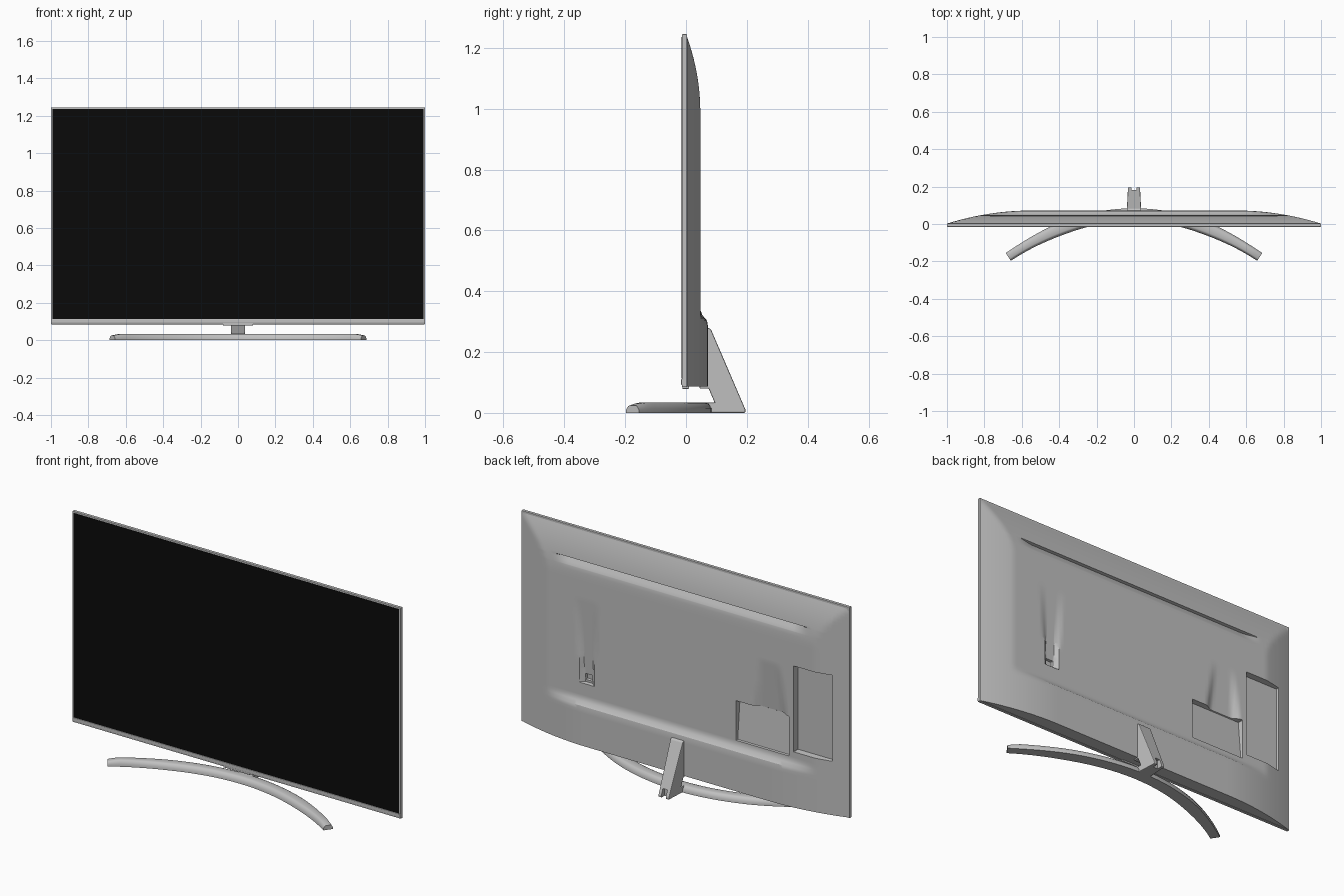
import bpy, bmesh, math

if "Cube" in bpy.data.objects:
    bpy.data.objects.remove(bpy.data.objects["Cube"])


def material(name, rgb):
    m = bpy.data.materials.new(name)
    m.diffuse_color = (*rgb, 1)
    m.use_nodes = True
    m.node_tree.nodes["Principled BSDF"].inputs["Base Color"].default_value = m.diffuse_color
    return m


SILVER = material("silver", (0.53, 0.53, 0.53))
BLACK = material("screen black", (0.003, 0.003, 0.003))


def make(name, verts, faces, mat, angle=None):
    me = bpy.data.meshes.new(name)
    me.from_pydata(verts, [], faces)
    bm = bmesh.new()
    bm.from_mesh(me)
    bmesh.ops.recalc_face_normals(bm, faces=bm.faces)
    bm.to_mesh(me)
    bm.free()
    me.materials.append(mat)
    ob = bpy.data.objects.new(name, me)
    bpy.context.collection.objects.link(ob)
    if angle:
        bpy.ops.object.select_all(action='DESELECT')
        ob.select_set(True)
        bpy.context.view_layer.objects.active = ob
        bpy.ops.object.shade_smooth_by_angle(angle=math.radians(angle))
    return ob


def box(name, x, y, z, mat, bevel=0):
    v = [(a, b, c) for a in x for b in y for c in z]
    f = [(0, 1, 3, 2), (4, 6, 7, 5), (0, 4, 5, 1), (2, 3, 7, 6), (0, 2, 6, 4), (1, 5, 7, 3)]
    ob = make(name, v, f, mat)
    if bevel:
        b = ob.modifiers.new("bevel", 'BEVEL')
        b.width, b.segments = bevel, 2
    return ob


# Thin metal frame, screen plate and lower chin
box("frame", (-1, 1), (-0.013, 0.004), (0.085, 1.245), SILVER, 0.002)
box("screen", (-0.991, 0.991), (-0.015, -0.011), (0.113, 1.236), BLACK)
box("chin", (-0.998, 0.998), (-0.016, -0.01), (0.092, 0.111), SILVER, 0.002)
box("sensor_bar", (-0.08, 0.08), (-0.012, 0.01), (0.079, 0.088), SILVER, 0.002)


# Back shell: a depth field with bulge, slot, grooves and connector recesses
def bow(t):
    return 1 - max(0.0, t) ** 2


def ramp(v, a, b):
    t = min(1, max(0, (v - a) / (b - a)))
    return t * t * (3 - 2 * t)


PORTS = (-0.91, -0.69, 0.385, 0.855)
POCKET = (-0.66, -0.34, 0.355, 0.57)
SOCKET = (0.55, 0.59, 0.435, 0.465)


def inside(x, z, r):
    return r[0] <= x <= r[1] and r[2] <= z <= r[3]


def depth(x, z):
    side = 0.07 * bow((abs(x) - 0.55) / 0.45)
    upper = min(side, 0.045 * bow((z - 0.99) / 0.25))
    d = upper + (side - upper) * (1 - ramp(z, 0.295, 0.335))
    # long vent slot with flared ends
    if 1.045 <= z <= 1.085:
        d -= 0.018 * (z - 1.045) / 0.04 * (1 - ramp(abs(x), 0.67, 0.78))
    # groove deepening down to the power socket
    if 0.42 <= z < 0.88:
        t = (0.88 - z) / 0.46
        half = 0.08 - 0.045 * t
        d -= 0.02 * t * (1 - ramp(abs(x - 0.57), half * 0.6, half))
    if inside(x, z, SOCKET):
        d -= 0.012
    # groove above the pocket
    if 0.57 < z < 0.84:
        t = (0.84 - z) / 0.27
        half = 0.07 + 0.04 * t
        d -= 0.024 * t * (1 - ramp(abs(x + 0.54), half * 0.6, half))
    if inside(x, z, PORTS):
        d = min(d, 0.012)
    if inside(x, z, POCKET):
        d = min(d, 0.016 + 0.02 * (0.57 - z) / 0.215)
    return max(d, 0)


def lines(lo, hi, n, edges):
    # even spacing, with a close pair of lines on every sharp edge
    pts = [lo + (hi - lo) * i / n for i in range(n + 1)]
    pts = [p for p in pts if p in (lo, hi) or all(abs(p - e) > 0.006 for e in edges)]
    return sorted(pts + [e + s for e in edges for s in (-0.0015, 0.0015)])


xs = lines(-0.996, 0.996, 110, [e for r in (PORTS, POCKET, SOCKET) for e in r[:2]])
zs = lines(0.087, 1.24, 64, [0.355, 0.385, 0.42, 0.435, 0.465, 0.57, 0.855, 1.045, 1.085])
nx = len(xs)
verts = [(x, 0, zs[0]) for x in xs]
verts += [(x, 0.002 + depth(x, z), z) for z in zs for x in xs]
faces = [(j * nx + i, j * nx + i + 1, (j + 1) * nx + i + 1, (j + 1) * nx + i)
         for j in range(len(zs)) for i in range(nx - 1)]
shell = make("back_shell", verts, faces, SILVER, 30)
if shell.data.polygons[len(faces) // 2].normal.y < 0:
    shell.data.flip_normals()

# Curved foot: a tapered section swept along an arc
section = [(-1, 0), (-1, 0.45), (-0.72, 0.9), (-0.5, 1), (0.5, 1), (0.72, 0.9), (1, 0.45), (1, 0)]
N, S = 48, len(section)
verts, faces = [], []
for i in range(N + 1):
    x = -0.672 + 1.344 * i / N
    y, slope = 0.05 - 0.5 * x * x, -x
    k = math.hypot(1, slope)
    half = 0.034 - 0.009 * ramp(abs(x), 0.35, 0.67)
    end = max(0, (abs(x) - 0.63) / 0.042)
    h = 0.034 - 0.01 * end
    for a, b in section:
        verts.append((x - slope / k * a * half, y + a * half / k, b * h))
for i in range(N):
    for j in range(S):
        a, b = i * S + j, i * S + (j + 1) % S
        faces.append((a, b, b + S, a + S))
faces += [tuple(range(S)), tuple(range(N * S, N * S + S))]
make("curved_foot", verts, faces, SILVER, 35)

# Leaning neck: side profile extruded across, slightly narrower to the rear
profile = [(0.04, 0.0), (0.195, 0.0), (0.195, 0.012), (0.082, 0.275), (0.066, 0.283),
           (0.066, 0.1), (0.094, 0.034), (0.04, 0.034)]
P = len(profile)
verts = [(s * (0.04 - 0.05 * max(0, y - 0.04)), y, z) for s in (-1, 1) for y, z in profile]
faces = [tuple(range(P)), tuple(range(P, 2 * P))]
faces += [(i, (i + 1) % P, (i + 1) % P + P, i + P) for i in range(P)]
neck = make("neck", verts, faces, SILVER)
bev = neck.modifiers.new("bevel", 'BEVEL')
bev.width, bev.segments = 0.004, 2

# Cable opening at the rear of the neck
cutter = box("cable_cutter", (-0.014, 0.014), (0.165, 0.25), (-0.01, 0.045), SILVER)
cutter.hide_render = True
cutter.hide_viewport = True
cut = neck.modifiers.new("cable opening", 'BOOLEAN')
cut.object, cut.operation, cut.solver = cutter, 'DIFFERENCE', 'EXACT'

# Short bracket joining the neck to the underside of the panel
box("neck_bracket", (-0.038, 0.038), (0.045, 0.08), (0.08, 0.2), SILVER, 0.003)
